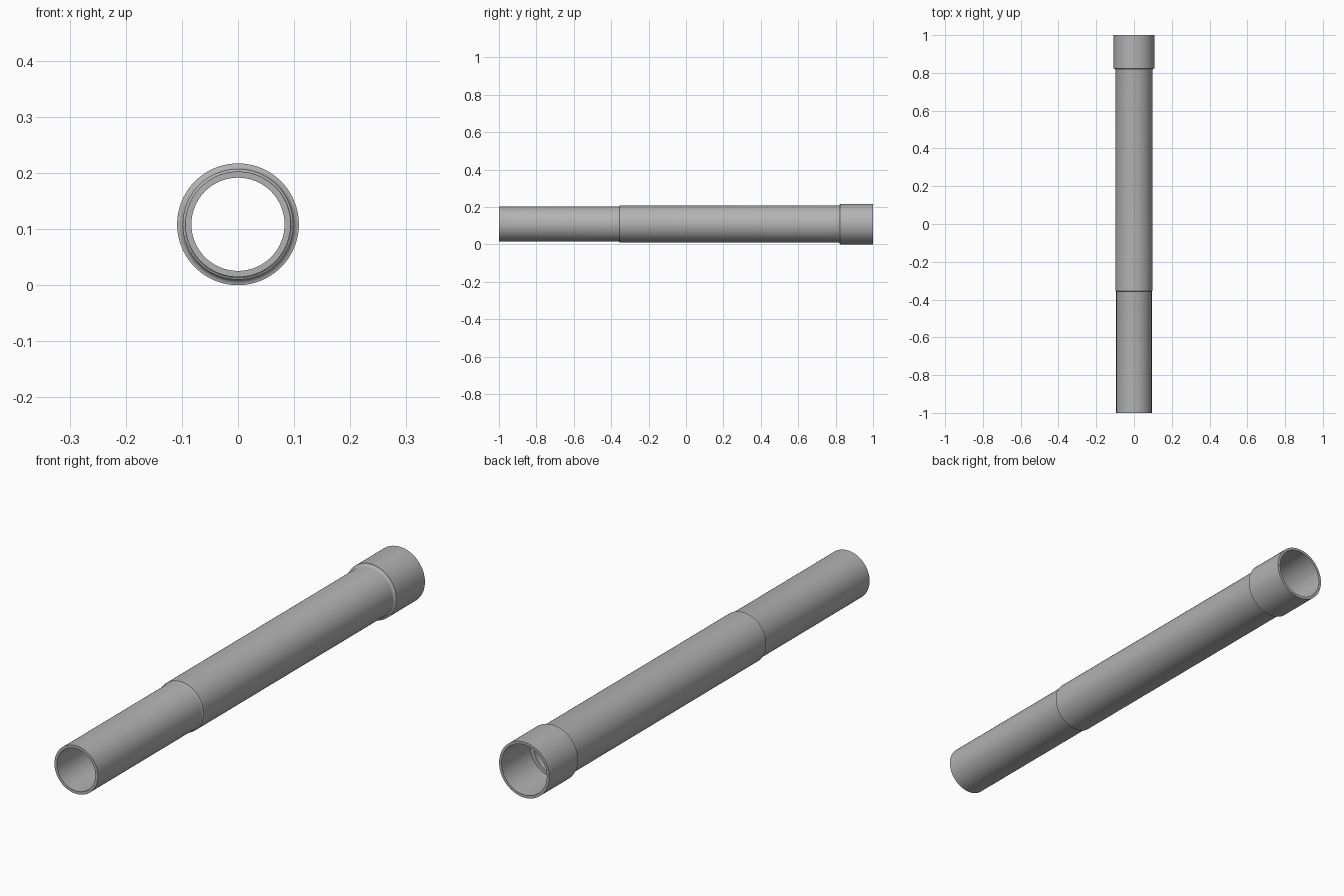
import bpy
import bmesh
from math import sin, cos, pi, radians
from mathutils import Matrix, Vector

if "Cube" in bpy.data.objects:
    bpy.data.objects.remove(bpy.data.objects["Cube"], do_unlink=True)

SEGMENTS = 96
BORE, SPIGOT, BODY, SOCKET_BORE, SOCKET = 0.083, 0.094, 0.0985, 0.098, 0.1085
STEP_FRONT, STEP_BACK = -0.355, 0.823


def fillet(y, r_small, r_big, steps=5):
    """Concave quarter arc from a thin section up to a shoulder at y."""
    h = r_big - r_small
    return [(y - h + h * sin(a), r_big - h * cos(a))
            for a in (pi / 2 * i / steps for i in range(steps + 1))]


# Closed wall profile as (y, radius): outside front to back, then the bore
profile = [(-1, BORE), (-1, SPIGOT)]
profile += fillet(STEP_FRONT, SPIGOT, BODY)
profile += fillet(STEP_BACK, BODY, SOCKET)
profile += [(1, SOCKET), (1, SOCKET_BORE), (STEP_BACK, SOCKET_BORE), (STEP_BACK, BORE)]

# Revolve the profile around the pipe axis
bm = bmesh.new()
rings = []
for i in range(SEGMENTS):
    turn = Matrix.Rotation(2 * pi * i / SEGMENTS, 3, 'Y')
    rings.append([bm.verts.new(turn @ Vector((0, y, r))) for y, r in profile])
n = len(profile)
for i in range(SEGMENTS):
    a, b = rings[i], rings[(i + 1) % SEGMENTS]
    for j in range(n):
        k = (j + 1) % n
        bm.faces.new((a[j], a[k], b[k], b[j]))
bmesh.ops.recalc_face_normals(bm, faces=bm.faces)
mesh = bpy.data.meshes.new("stepped_pipe")
bm.to_mesh(mesh)
bm.free()

pipe = bpy.data.objects.new("stepped_pipe", mesh)
pipe.location.z = SOCKET
bpy.context.collection.objects.link(pipe)

# Plain grey finish
grey = bpy.data.materials.new("plain_grey")
grey.use_nodes = True
colour = (0.45, 0.45, 0.45, 1)
grey.diffuse_color = colour
grey.node_tree.nodes["Principled BSDF"].inputs["Base Color"].default_value = colour
mesh.materials.append(grey)

# Smooth walls with crisp rims and shoulders
bpy.ops.object.select_all(action='DESELECT')
pipe.select_set(True)
bpy.context.view_layer.objects.active = pipe
bpy.ops.object.shade_smooth_by_angle(angle=radians(30))
